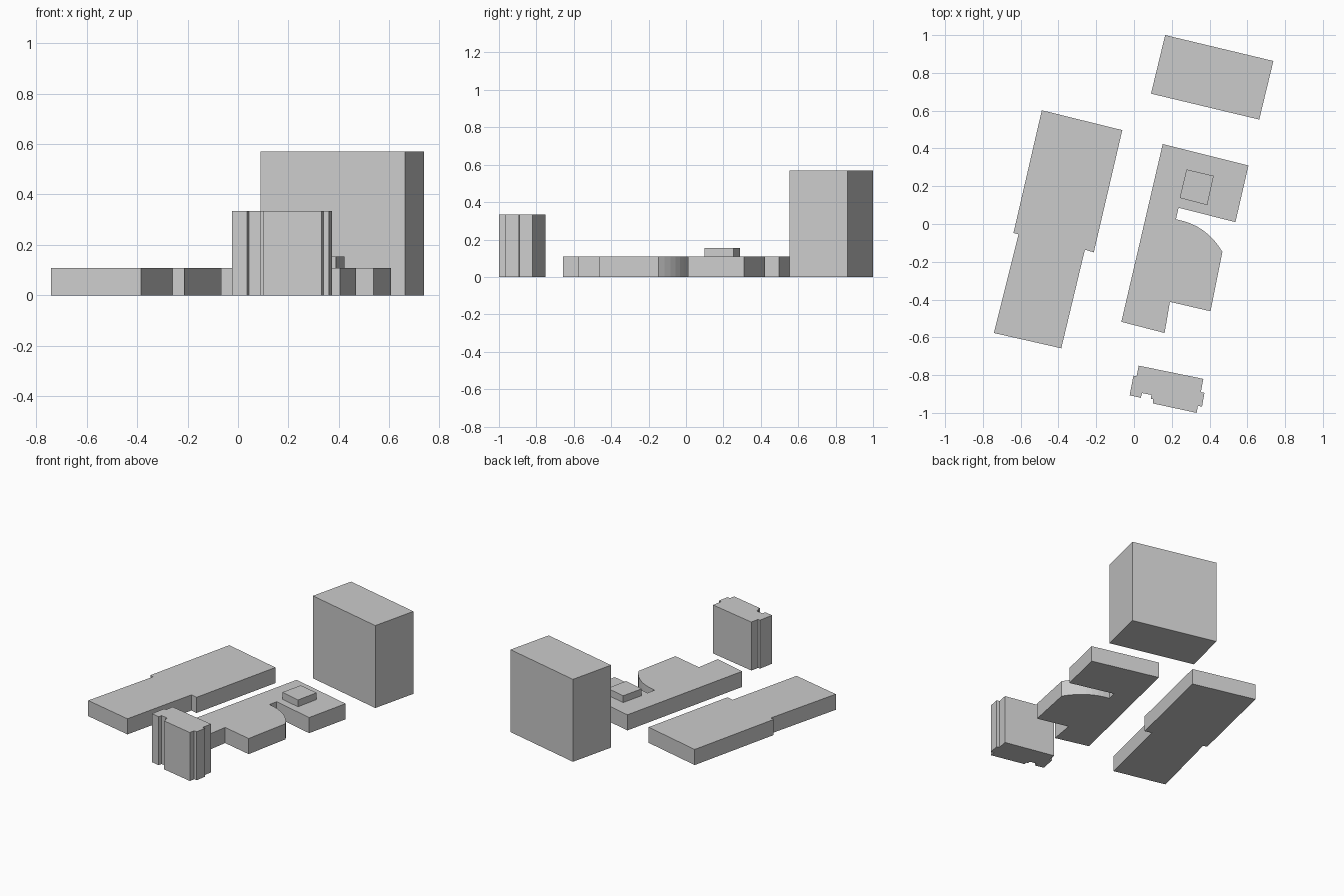
import bpy, bmesh
from mathutils import Vector

if "Cube" in bpy.data.objects:
    bpy.data.objects.remove(bpy.data.objects["Cube"])


def extrude_footprint(name, points, z0, z1):
    """Closed flat-shaded block from a clockwise footprint."""
    bm = bmesh.new()
    face = bm.faces.new([bm.verts.new((x, y, z0)) for x, y in points])
    top = bmesh.ops.extrude_face_region(bm, geom=[face], use_keep_orig=True)["geom"]
    verts = [v for v in top if isinstance(v, bmesh.types.BMVert)]
    bmesh.ops.translate(bm, verts=verts, vec=(0, 0, z1 - z0))
    bmesh.ops.recalc_face_normals(bm, faces=bm.faces)
    mesh = bpy.data.meshes.new(name)
    bm.to_mesh(mesh)
    bm.free()
    obj = bpy.data.objects.new(name, mesh)
    bpy.context.collection.objects.link(obj)
    return obj


def curve(p0, ctrl, p1, steps):
    """Quadratic arc from p0 to p1."""
    a, b, c = Vector(p0), Vector(ctrl), Vector(p1)
    ts = [i / steps for i in range(steps + 1)]
    return [tuple(a * (1 - t) ** 2 + b * 2 * t * (1 - t) + c * t * t) for t in ts]


LOW = 0.108

# Tall slab building at the back
extrude_footprint("tower_block",
                  [(0.165, 1.0), (0.738, 0.863), (0.663, 0.553), (0.09, 0.69)], 0, 0.57)

# Long low building on the left, with a narrower front half
extrude_footprint("long_hall",
                  [(-0.488, 0.602), (-0.062, 0.497), (-0.213, -0.15), (-0.26, -0.136),
                   (-0.385, -0.658), (-0.742, -0.577), (-0.611, -0.055), (-0.638, -0.047)],
                  0, LOW)

# Low building with a curved wing wall
wing = ([(0.152, 0.423), (0.606, 0.31), (0.537, 0.01), (0.236, 0.086)]
        + curve((0.222, 0.025), (0.385, -0.005), (0.468, -0.148), 8)
        + [(0.405, -0.462), (0.19, -0.412), (0.162, -0.577), (-0.067, -0.518)])
extrude_footprint("curved_wing_hall", wing, 0, LOW)

# Raised rooftop box
extrude_footprint("rooftop_box",
                  [(0.278, 0.289), (0.422, 0.255), (0.388, 0.1), (0.242, 0.138)], LOW, 0.155)

# Small notched house at the front
extrude_footprint("notched_house",
                  [(0.025, -0.75), (0.367, -0.82), (0.354, -0.89), (0.373, -0.894),
                   (0.36, -0.967), (0.338, -0.962), (0.332, -1.0), (0.1, -0.95),
                   (0.101, -0.928), (0.09, -0.925), (0.092, -0.905), (0.043, -0.895),
                   (0.036, -0.92), (-0.023, -0.907), (-0.003, -0.803), (0.014, -0.806)],
                  0, 0.335)
